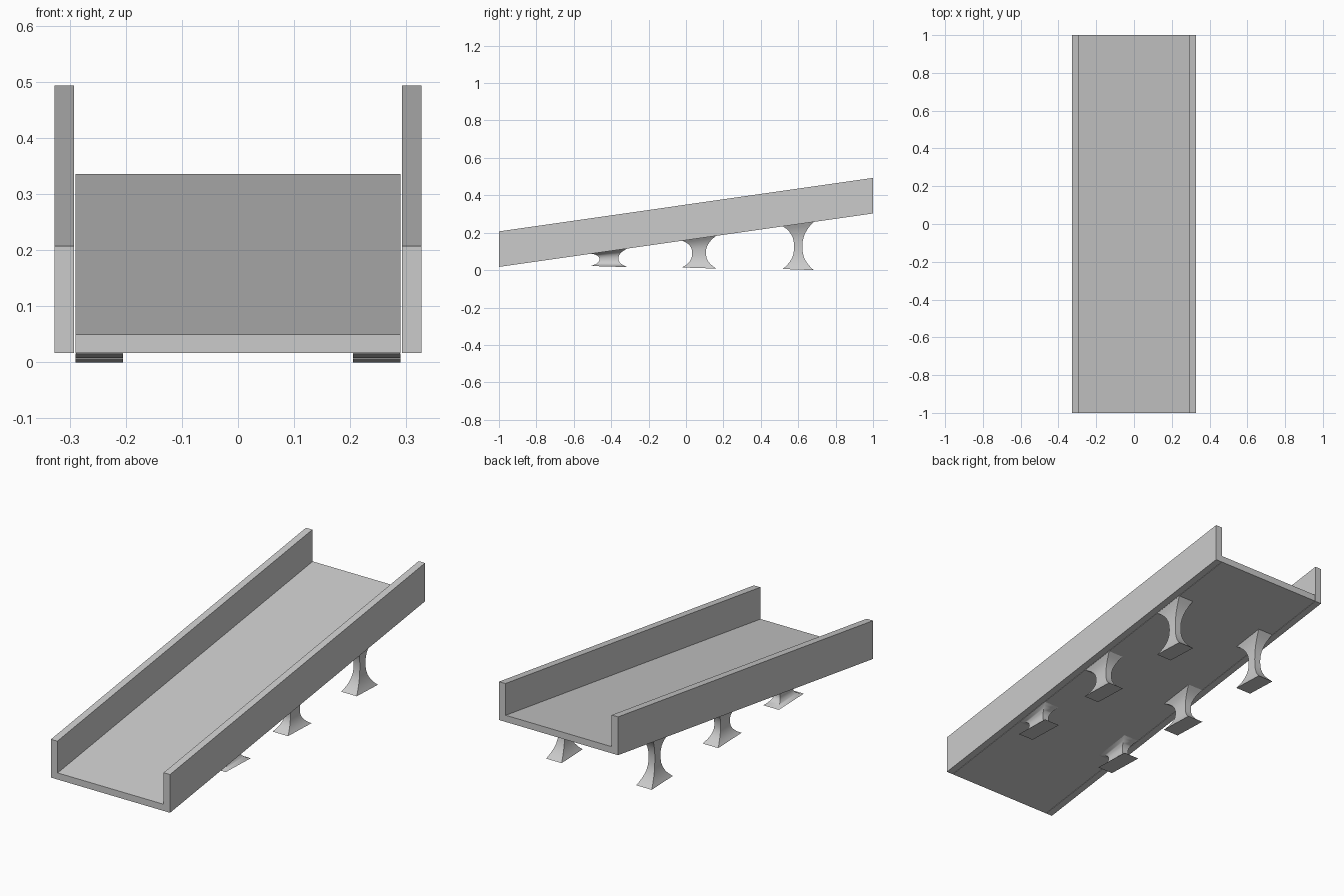
import bpy, bmesh, math

if "Cube" in bpy.data.objects:
    bpy.data.objects.remove(bpy.data.objects["Cube"])

SLOPE = 0.143


def under(y):
    """Height of the ramp underside at y."""
    return 0.017 + SLOPE * (y + 1)


def make_object(name, bm):
    bmesh.ops.recalc_face_normals(bm, faces=bm.faces)
    mesh = bpy.data.meshes.new(name)
    bm.to_mesh(mesh)
    bm.free()
    obj = bpy.data.objects.new(name, mesh)
    bpy.context.collection.objects.link(obj)
    return obj


def loft(name, rings):
    """Closed solid through a stack of equal-sized rings."""
    bm = bmesh.new()
    rows = [[bm.verts.new(p) for p in ring] for ring in rings]
    n = len(rows[0])
    for a, b in zip(rows, rows[1:]):
        for i in range(n):
            j = (i + 1) % n
            bm.faces.new((a[i], a[j], b[j], b[i]))
    bm.faces.new(rows[0])
    bm.faces.new(rows[-1])
    return make_object(name, bm)


def sloped_slab(name, x0, x1, height):
    rings = []
    for y in (-1, 1):
        z = under(y)
        rings.append([(x0, y, z), (x1, y, z), (x1, y, z + height), (x0, y, z + height)])
    return loft(name, rings)


def leg(name, side, y, half_y, waist, foot_z):
    """Hourglass post: slightly tilted foot below, flaring into the sloped deck."""
    cx, half_x = 0.2475 * side, 0.0425
    levels = [0, 0.04, 0.1, 0.17, 0.25, 0.34, 0.43, 0.52, 0.61, 0.7, 0.78, 0.86, 0.93, 1]
    rings = []
    for t in levels:
        flare = abs(2 * t - 1) ** 2.5
        wy = half_y * (waist + (1 - waist) * flare)
        wx = half_x * (0.4 + 0.6 * flare)
        ring = []
        for sx, sy in ((-1, -1), (1, -1), (1, 1), (-1, 1)):
            py = y + sy * wy
            bottom = foot_z - sy * 0.003
            top = under(py) + 0.001
            ring.append((cx + sx * wx, py, bottom + (top - bottom) * t))
        rings.append(ring)
    obj = loft(name, rings)
    bpy.context.view_layer.objects.active = obj
    obj.select_set(True)
    bpy.ops.object.shade_smooth_by_angle(angle=math.radians(50))
    obj.select_set(False)


# Ramp deck
sloped_slab("deck", -0.29, 0.29, 0.033)

# Side walls and legs, mirrored left and right
for side, label in ((-1, "left"), (1, "right")):
    sloped_slab(label + "_wall", 0.292 * side, 0.327 * side, 0.19)
    leg(label + "_low_leg", side, -0.412, 0.098, 0.52, 0.019)
    leg(label + "_middle_leg", side, 0.07, 0.092, 0.40, 0.011)
    leg(label + "_high_leg", side, 0.6, 0.083, 0.27, 0.003)
